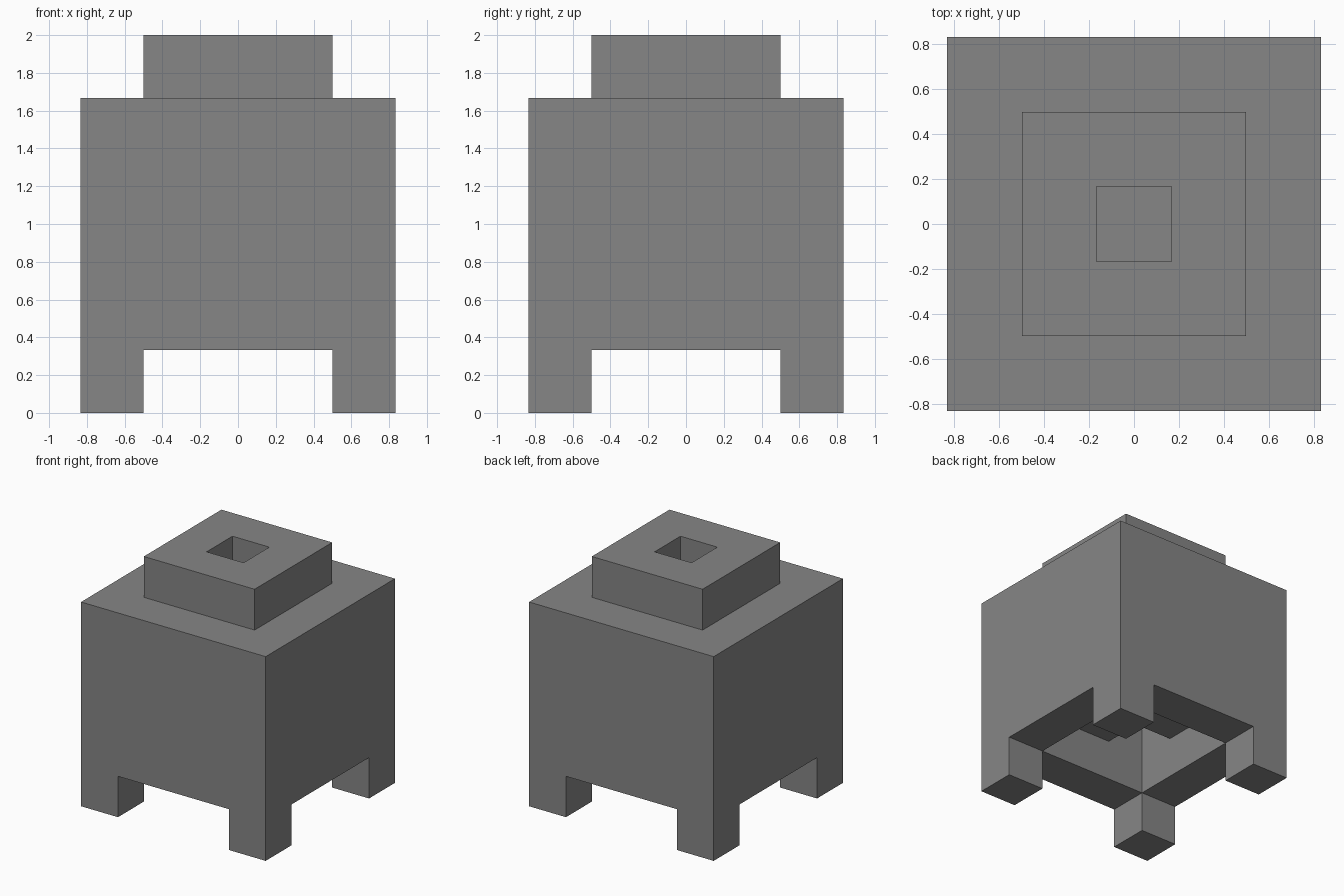
import bpy
import bmesh

old = bpy.data.objects.get("Cube")
if old:
    bpy.data.objects.remove(old, do_unlink=True)

U = 1 / 3  # one block unit: the model is 5 x 5 x 6 units

grey = bpy.data.materials.new("mid grey")
grey.use_nodes = True
colour = (0.24, 0.24, 0.24, 1)
grey.diffuse_color = colour
grey.node_tree.nodes["Principled BSDF"].inputs["Base Color"].default_value = colour

CORNERS = [(-1, -1), (1, -1), (1, 1), (-1, 1)]


def finish(bm, name):
    """Turn a bmesh measured in block units into a grey object."""
    bmesh.ops.recalc_face_normals(bm, faces=bm.faces)
    bmesh.ops.scale(bm, vec=(U, U, U), verts=bm.verts)
    mesh = bpy.data.meshes.new(name)
    bm.to_mesh(mesh)
    bm.free()
    mesh.materials.append(grey)
    obj = bpy.data.objects.new(name, mesh)
    bpy.context.collection.objects.link(obj)
    return obj


def square_lathe(name, profile):
    """Sweep a closed (half width, height) profile around a square."""
    bm = bmesh.new()
    rows = [[bm.verts.new((r * x, r * y, z)) for x, y in CORNERS] for r, z in profile]
    for i, row in enumerate(rows):
        above = rows[i - 1]
        for j in range(4):
            k = (j + 1) % 4
            bm.faces.new((row[j], row[k], above[k], above[j]))
    return finish(bm, name)


def prism(name, outline, z0, z1):
    """Extrude a flat outline from z0 up to z1."""
    bm = bmesh.new()
    base = bm.faces.new([bm.verts.new((x, y, z0)) for x, y in outline])
    grown = bmesh.ops.extrude_face_region(bm, geom=[base])["geom"]
    top = [v for v in grown if isinstance(v, bmesh.types.BMVert)]
    bmesh.ops.translate(bm, vec=(0, 0, z1 - z0), verts=top)
    return finish(bm, name)


def cross_outline(arm, half):
    """Outline of a plus sign with the given arm length and half width."""
    points = []
    for x, y in CORNERS:
        trio = [(x * arm, y * half), (x * half, y * half), (x * half, y * arm)]
        points += trio if x * y > 0 else trio[::-1]
    return points


# Hollow stepped body: cap with a shaft, wide block, open chamber below
body = square_lathe("body_with_legs", [
    (0.5, 6), (1.5, 6), (1.5, 5), (2.5, 5),
    (2.5, 0), (1.5, 0), (1.5, 4), (0.5, 4)])

# Crossing slots under the body leave four corner legs
slots = prism("leg_slot_cutter", cross_outline(3, 1.5), -1, 1)
slots.hide_render = True
cut = body.modifiers.new("leg_slots", "BOOLEAN")
cut.operation = "DIFFERENCE"
cut.solver = "EXACT"
cut.object = slots
bpy.context.view_layer.objects.active = body
bpy.ops.object.modifier_apply(modifier=cut.name)
bpy.data.objects.remove(slots, do_unlink=True)

# Cross-shaped plate inside the chamber, open at its corners
prism("inner_cross_plate", cross_outline(1.5, 0.5), 2, 3)
